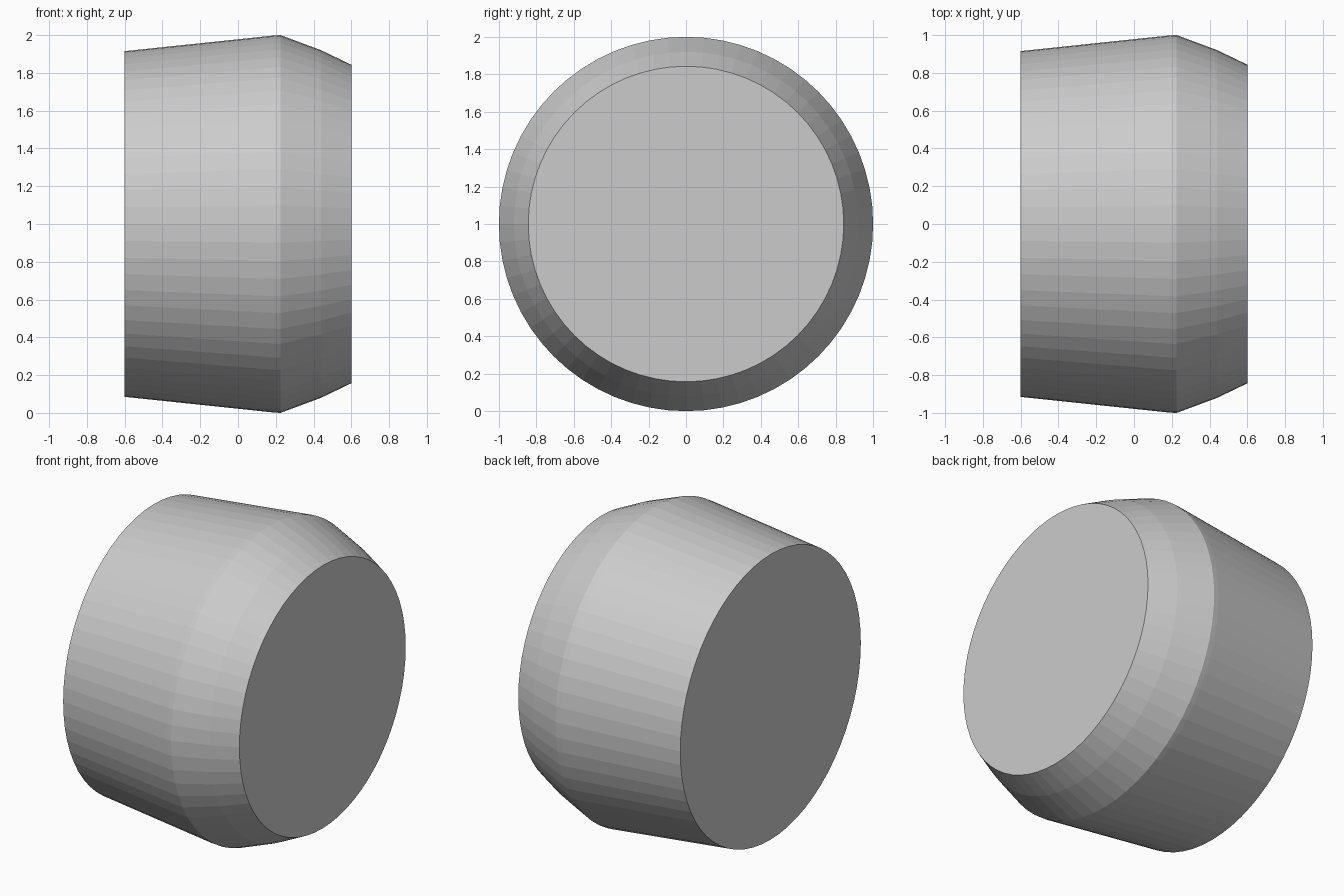
import bpy, bmesh
from math import cos, sin, tau

if "Cube" in bpy.data.objects:
    bpy.data.objects.remove(bpy.data.objects["Cube"])

SIDES = 64
# Lathe profile along x: (x, radius)
PROFILE = [(-0.6, 0.915), (0.19, 0.998), (0.225, 1.0), (0.44, 0.92), (0.6, 0.843)]


def lathe_x(name, profile, sides, centre_z):
    bm = bmesh.new()
    rings = [[bm.verts.new((x, r * cos(tau * i / sides), centre_z + r * sin(tau * i / sides)))
              for i in range(sides)] for x, r in profile]
    # Side walls
    for a, b in zip(rings, rings[1:]):
        for i in range(sides):
            j = (i + 1) % sides
            bm.faces.new((a[i], a[j], b[j], b[i]))
    # Flat end caps
    bm.faces.new(rings[0])
    bm.faces.new(rings[-1])
    bmesh.ops.recalc_face_normals(bm, faces=bm.faces)
    mesh = bpy.data.meshes.new(name)
    bm.to_mesh(mesh)
    bm.free()
    obj = bpy.data.objects.new(name, mesh)
    bpy.context.collection.objects.link(obj)
    return obj


# Tapered drum lying on its side
lathe_x("tapered_drum", PROFILE, SIDES, 1.0)
